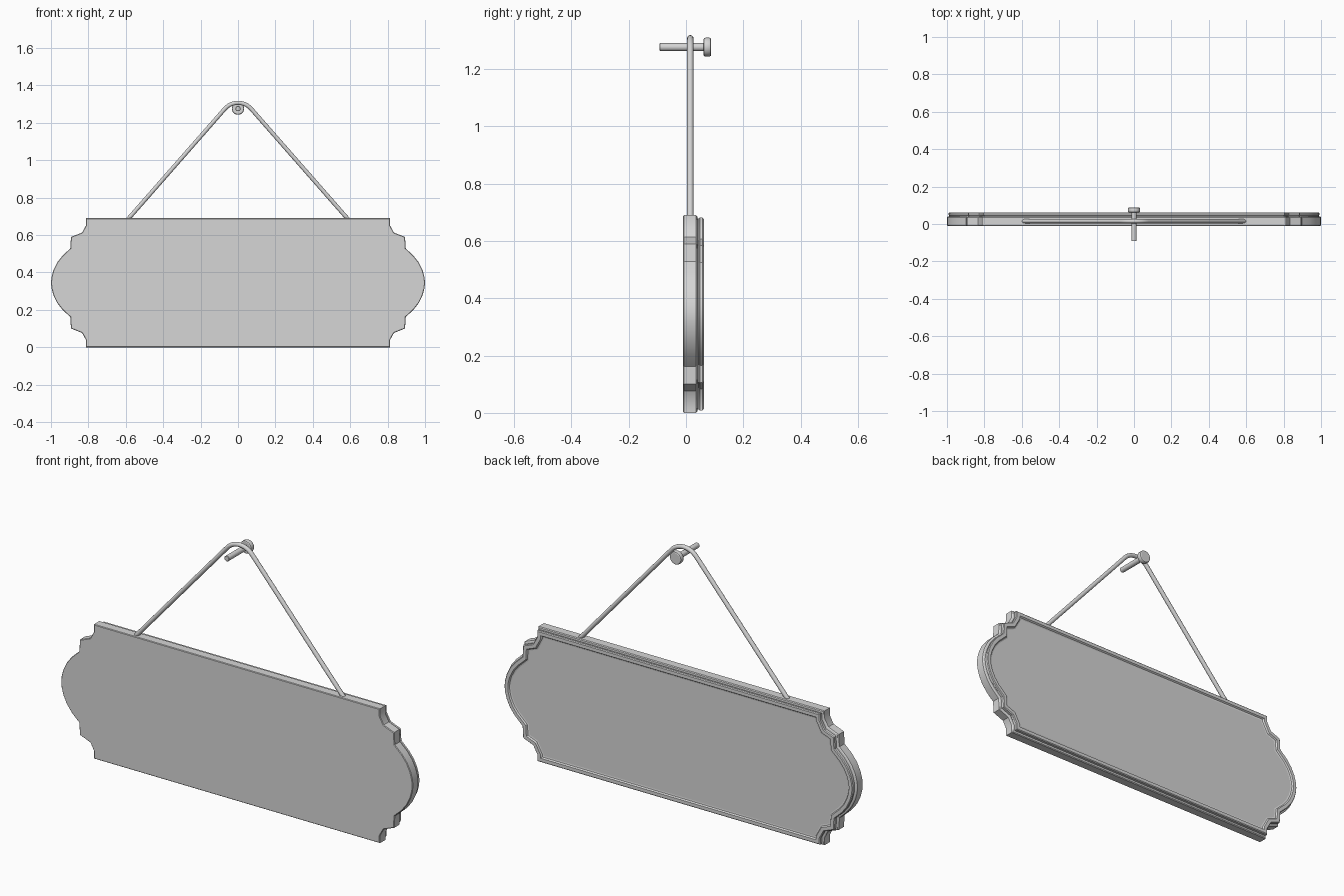
import bpy, bmesh, math
from mathutils import Vector

cube = bpy.data.objects.get("Cube")
if cube:
    bpy.data.objects.remove(cube, do_unlink=True)

grey = bpy.data.materials.new("plain grey")
grey.use_nodes = True
colour = (0.67, 0.67, 0.67, 1)
grey.diffuse_color = colour
grey.node_tree.nodes["Principled BSDF"].inputs["Base Color"].default_value = colour


def skin(rings, name):
    """Join matching rings of points with quads and cap both ends."""
    bm = bmesh.new()
    loops = [[bm.verts.new(p) for p in ring] for ring in rings]
    n = len(loops[0])
    for a, b in zip(loops, loops[1:]):
        for i in range(n):
            j = (i + 1) % n
            bm.faces.new((a[i], a[j], b[j], b[i]))
    caps = [bm.faces.new(loops[0]), bm.faces.new(loops[-1])]
    bmesh.ops.recalc_face_normals(bm, faces=bm.faces)
    rims = {e for cap in caps for e in cap.edges}
    mesh = bpy.data.meshes.new(name)
    bm.edges.index_update()
    rim_ids = [e.index for e in rims]
    bm.to_mesh(mesh)
    bm.free()
    ob = bpy.data.objects.new(name, mesh)
    bpy.context.collection.objects.link(ob)
    mesh.materials.append(grey)
    bpy.ops.object.select_all(action='DESELECT')
    ob.select_set(True)
    bpy.context.view_layer.objects.active = ob
    bpy.ops.object.shade_smooth_by_angle(angle=math.radians(30))
    # Keep the end caps flat
    for i in rim_ids:
        mesh.edges[i].use_edge_sharp = True


def inset(outline, d):
    """Move a counter-clockwise outline inward with mitred corners."""
    result = []
    for i, p in enumerate(outline):
        a = (p - outline[i - 1]).normalized()
        b = (outline[(i + 1) % len(outline)] - p).normalized()
        na, nb = Vector((-a.y, a.x)), Vector((-b.y, b.x))
        result.append(p + (na + nb) * d / (1 + na.dot(nb)))
    return result


# Sign outline: one quarter, mirrored twice about the middle height
mid = 0.345
quarter = [Vector(p) for p in (
    (1.0, 0), (0.997, 0.03), (0.987, 0.067), (0.967, 0.108), (0.938, 0.145),
    (0.897, 0.183), (0.893, 0.245), (0.834, 0.268), (0.813, 0.306),
    (0.813, mid))]
half = [Vector((p.x, -p.y)) for p in reversed(quarter[1:])] + quarter
outline = half + [Vector((-p.x, p.y)) for p in reversed(half)]

# Board with stepped moulding and a shallow recessed back panel
moulding = [(0.003, -0.01), (0, -0.007), (0, 0.035), (0.004, 0.039),
            (0.012, 0.041), (0.012, 0.045), (0.009, 0.048), (0.009, 0.058),
            (0.013, 0.062), (0.03, 0.062), (0.035, 0.055), (0.042, 0.053)]
skin([[(p.x, y, p.y + mid) for p in inset(outline, d)] for d, y in moulding],
     "sign_board")

# Hanging cord: an arc over the nail and two straight runs into the board
bend, lean = 0.093, math.radians(49)
arc = [lean * i / 6 for i in range(-6, 7)]
path = [Vector((bend * math.sin(a), 0.015, 1.214 + bend * math.cos(a)))
        for a in arc]
path = [Vector((-0.61, 0.015, 0.66))] + path + [Vector((0.61, 0.015, 0.66))]
rings = []
for i, p in enumerate(path):
    t = (path[min(i + 1, len(path) - 1)] - path[max(i - 1, 0)]).normalized()
    side = Vector((0, 1, 0))
    up = t.cross(side)
    rings.append([p + 0.011 * (math.cos(k * math.tau / 16) * side
                               + math.sin(k * math.tau / 16) * up)
                  for k in range(16)])
skin(rings, "hanging_cord")


# Nail parts, turned about the y axis
def turned(profile, name, sides=24):
    skin([[(r * math.cos(k * math.tau / sides), y,
            1.276 + r * math.sin(k * math.tau / sides)) for k in range(sides)]
          for r, y in profile], name)


turned([(0.012, -0.092), (0.014, -0.09), (0.014, 0.065)], "nail_shaft")
turned([(0.027, 0.061), (0.031, 0.063), (0.033, 0.068), (0.033, 0.081),
        (0.031, 0.086), (0.027, 0.088)], "nail_head")
